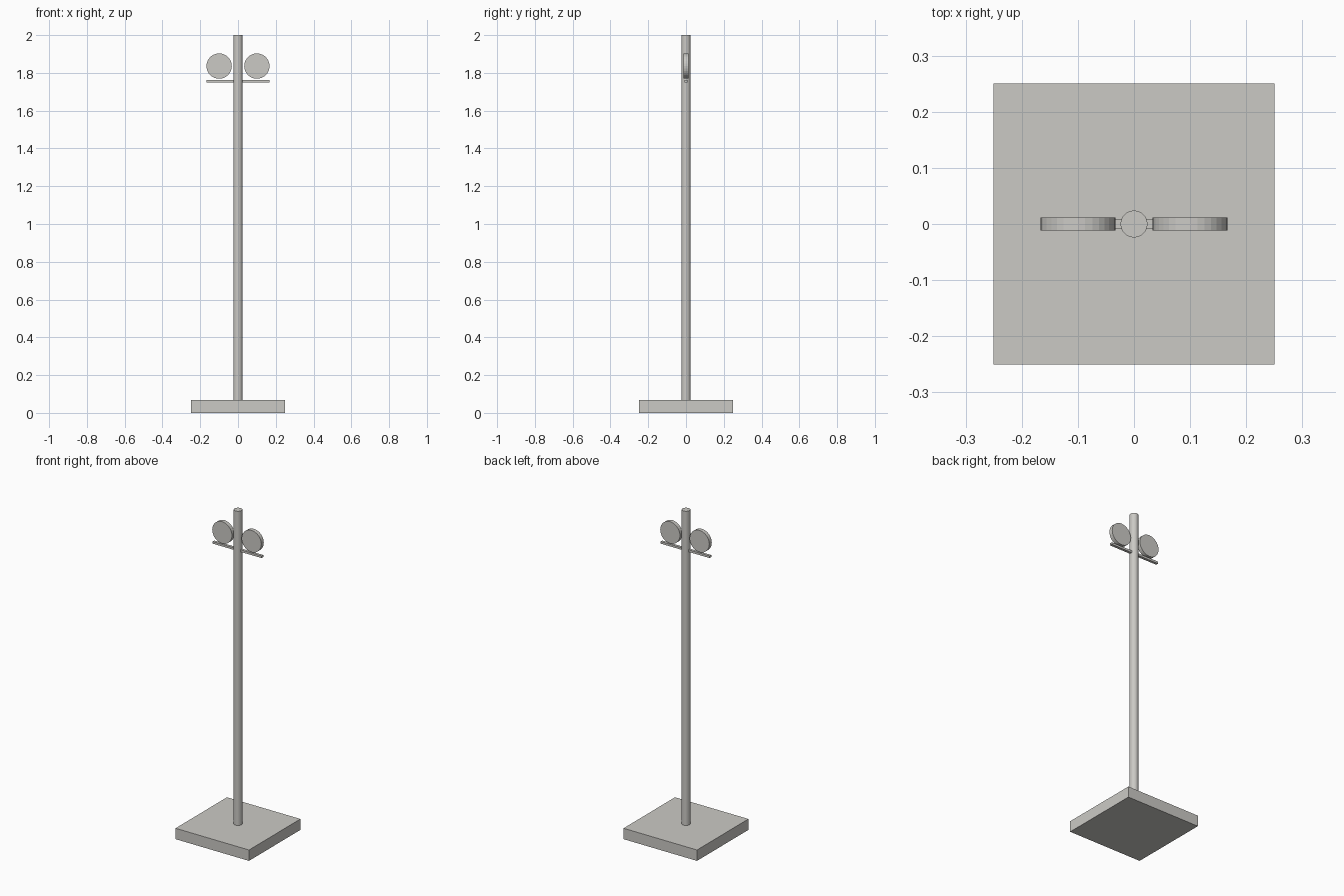
import bpy
from math import radians

default_cube = bpy.data.objects.get("Cube")
if default_cube:
    bpy.data.objects.remove(default_cube, do_unlink=True)

grey = bpy.data.materials.new("warm grey")
grey.use_nodes = True
COLOUR = (0.6, 0.59, 0.56, 1)
grey.diffuse_color = COLOUR
grey.node_tree.nodes["Principled BSDF"].inputs["Base Color"].default_value = COLOUR


def finish(name):
    obj = bpy.context.object
    obj.name = name
    obj.data.materials.append(grey)
    return obj


def box(name, size, location):
    bpy.ops.mesh.primitive_cube_add(size=1, location=location)
    obj = finish(name)
    obj.scale = size
    bpy.ops.object.transform_apply(location=False, rotation=False, scale=True)
    return obj


def cylinder(name, radius, depth, location, tilt=0):
    bpy.ops.mesh.primitive_cylinder_add(vertices=32, radius=radius, depth=depth,
                                        location=location, rotation=(radians(tilt), 0, 0))
    return finish(name)


# Square foot and round pole
BASE_HEIGHT = 0.067
box("base", (0.5, 0.5, BASE_HEIGHT), (0, 0, BASE_HEIGHT / 2))
cylinder("pole", 0.024, 2 - BASE_HEIGHT, (0, 0, 1 + BASE_HEIGHT / 2))

# Thin crossbar running through the pole
box("crossbar", (0.333, 0.016, 0.013), (0, 0, 1.755))

# Upright discs on each side, facing front and back
for side, x in (("left", 0.1), ("right", -0.1)):
    cylinder(side + "_disc", 0.067, 0.024, (x, 0, 1.836), tilt=90)
